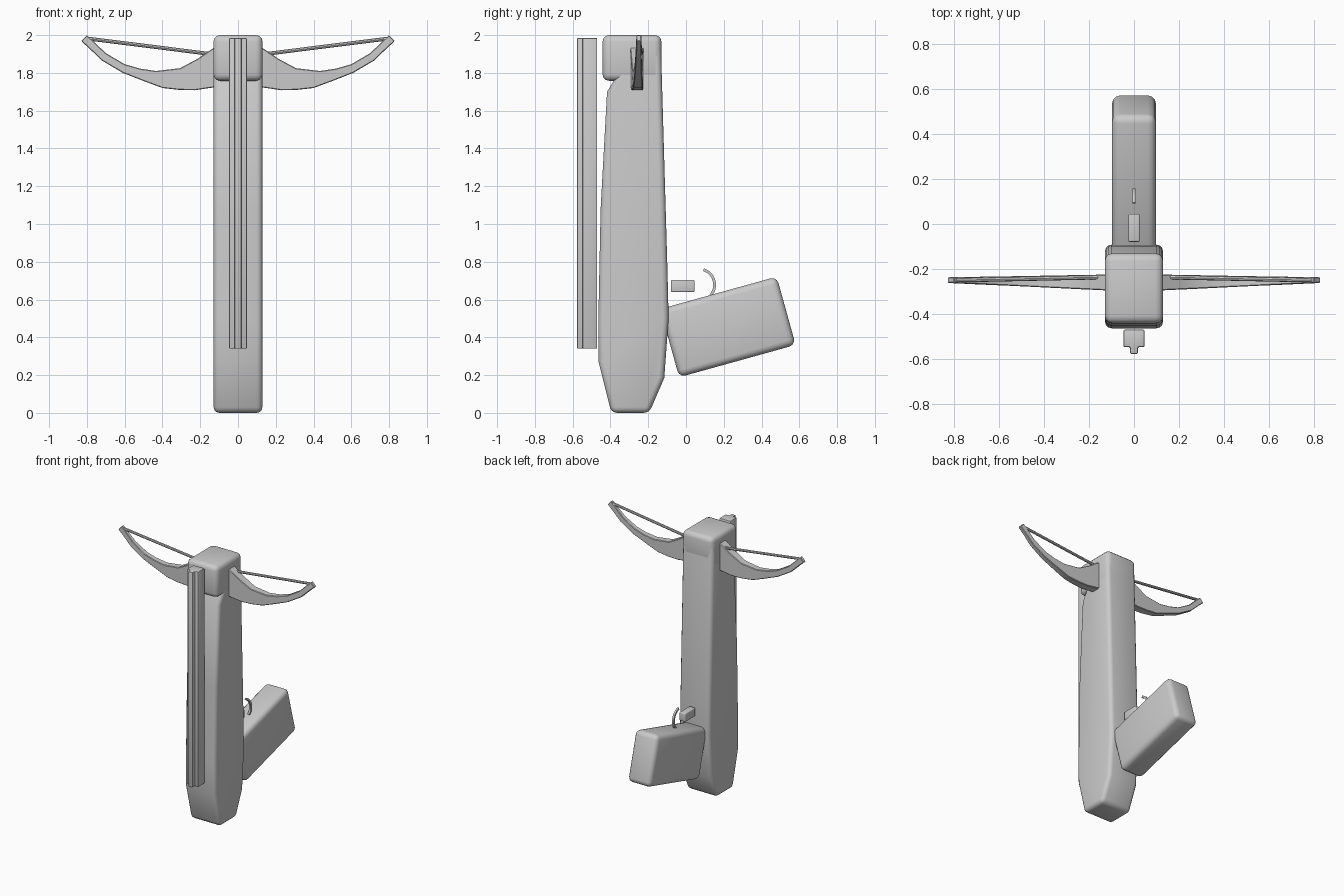
import bpy, bmesh, math
from mathutils import Vector, Matrix

if "Cube" in bpy.data.objects:
    bpy.data.objects.remove(bpy.data.objects["Cube"])


def finish(bm, name, bevel=0.0, segments=3):
    """Bevel the sharp edges, then turn the bmesh into a smooth-by-angle object."""
    bmesh.ops.recalc_face_normals(bm, faces=bm.faces)
    if bevel:
        sharp = [e for e in bm.edges if e.calc_face_angle(0) > math.radians(32)]
        bmesh.ops.bevel(bm, geom=sharp, offset=bevel, segments=segments,
                        profile=0.5, affect='EDGES', clamp_overlap=True)
    mesh = bpy.data.meshes.new(name)
    bm.to_mesh(mesh)
    bm.free()
    ob = bpy.data.objects.new(name, mesh)
    bpy.context.collection.objects.link(ob)
    bpy.ops.object.select_all(action='DESELECT')
    ob.select_set(True)
    bpy.context.view_layer.objects.active = ob
    bpy.ops.object.shade_smooth_by_angle(angle=math.radians(32))
    return ob


def prism(name, points, direction, bevel=0.0, segments=3):
    """Extrude a closed outline along a direction."""
    bm = bmesh.new()
    face = bm.faces.new([bm.verts.new(p) for p in points])
    ext = bmesh.ops.extrude_face_region(bm, geom=[face], use_keep_orig=True)
    moved = [g for g in ext['geom'] if isinstance(g, bmesh.types.BMVert)]
    bmesh.ops.translate(bm, verts=moved, vec=direction)
    return finish(bm, name, bevel, segments)


def box(name, centre, size, bevel, tilt=0.0):
    bm = bmesh.new()
    m = (Matrix.Translation(centre) @ Matrix.Rotation(math.radians(tilt), 4, 'X')
         @ Matrix.Diagonal((*size, 1)))
    bmesh.ops.create_cube(bm, size=1, matrix=m)
    return finish(bm, name, bevel)


def rod(name, a, b, radius):
    a, b = Vector(a), Vector(b)
    bm = bmesh.new()
    m = (Matrix.Translation((a + b) / 2)
         @ (b - a).to_track_quat('Z', 'Y').to_matrix().to_4x4())
    bmesh.ops.create_cone(bm, cap_ends=True, segments=8, radius1=radius,
                          radius2=radius, depth=(b - a).length, matrix=m)
    return finish(bm, name)


# Main stock: side outline extruded across x
stock = [(-.395, 0), (-.195, 0), (-.115, .185), (-.092, .50), (-.098, .75),
         (-.133, 1.95), (-.34, 1.95), (-.375, 1.77), (-.418, 1.70),
         (-.452, 1.08), (-.464, .50), (-.463, .27)]
prism("stock", [(-.129, y, z) for y, z in stock], (.258, 0, 0), .03)

# Head block on top of the stock
box("head_block", (0, -.286, 1.879), (.26, .312, .242), .035)

# Stepped rail along the front
rail = [(-.047, -.47), (.047, -.47), (.047, -.547), (.018, -.547),
        (.018, -.577), (-.018, -.577), (-.018, -.547), (-.047, -.547)]
prism("front_rail", [(x, y, .34) for x, y in rail], (0, 0, 1.645), .006, 2)

# Tilted grip block, small block and curved trigger
box("grip", (0, .222, .455), (.194, .64, .375), .035, 15.5)
box("small_block", (0, -.017, .672), (.05, .124, .064), .006)
arc_c, outer, inner = (.068, .678), .091, .076
angles = [math.radians(-42 + i * 115 / 12) for i in range(13)]
arc = [(r, a) for r, seq in ((outer, angles), (inner, angles[::-1])) for a in seq]
prism("trigger", [(-.007, arc_c[0] + r * math.cos(a), arc_c[1] + r * math.sin(a))
                  for r, a in arc], (.014, 0, 0))

# Bow limbs: (x top, z top, x bottom, z bottom), tapering in y to the tip
limb = [(.10, 1.95, .10, 1.73), (.14, 1.925, .13, 1.723), (.217, 1.873, .23, 1.708),
        (.307, 1.825, .31, 1.710), (.434, 1.81, .40, 1.72), (.52, 1.823, .50, 1.757),
        (.60, 1.846, .61, 1.80), (.70, 1.905, .72, 1.865), (.77, 1.972, .79, 1.932),
        (.80, 2.0, .83, 1.968)]
for side, word in ((-1, "left"), (1, "right")):
    bm = bmesh.new()
    rings = []
    for xt, zt, xb, zb in limb:
        t = max(0, (xt - .13) / .68)
        yf, yb = -.295 + .033 * t, -.225 - .012 * t
        rings.append([bm.verts.new((side * x, y, z)) for x, y, z in
                      ((xt, yf, zt), (xt, yb, zt), (xb, yb, zb), (xb, yf, zb))])
    for r, s in zip(rings, rings[1:]):
        for i in range(4):
            j = (i + 1) % 4
            bm.faces.new((r[i], r[j], s[j], s[i]))
    bm.faces.new(rings[0])
    bm.faces.new(rings[-1])
    finish(bm, word + "_bow_limb", .004, 1)
    # Bow string running from the limb tip into the head
    rod(word + "_bow_string", (side * .805, -.25, 1.983), (side * .08, -.235, 1.892), .01)
